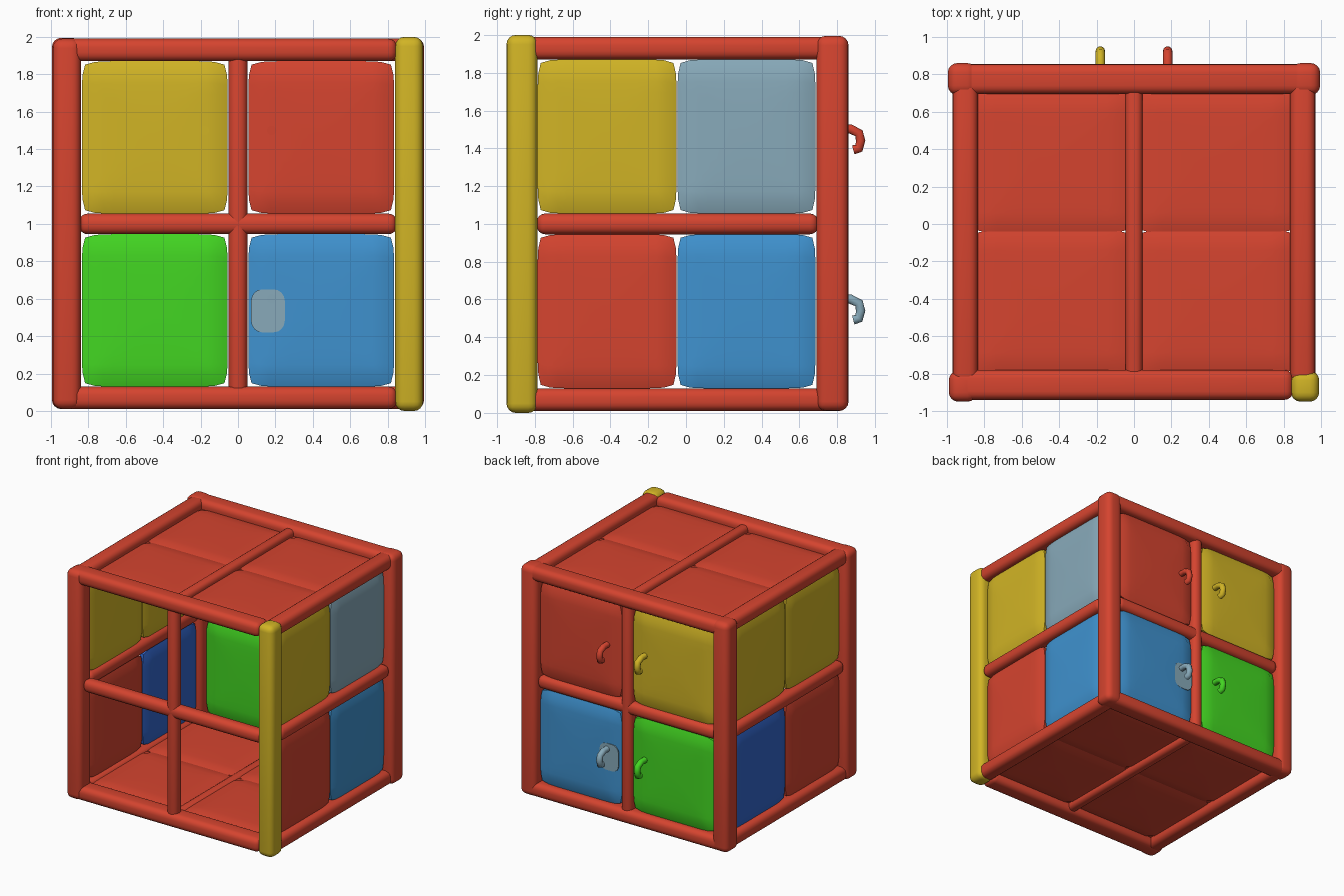
import bpy, bmesh
from math import radians
from mathutils import Vector

cube = bpy.data.objects.get("Cube")
if cube:
    bpy.data.objects.remove(cube, do_unlink=True)


def material(name, rgb):
    linear = [(c / 255 / 12.92) if c < 11 else ((c / 255 + 0.055) / 1.055) ** 2.4 for c in rgb]
    m = bpy.data.materials.new(name)
    m.use_nodes = True
    m.diffuse_color = (*linear, 1)
    m.node_tree.nodes["Principled BSDF"].inputs["Base Color"].default_value = (*linear, 1)
    return m


RED = material("red", (213, 68, 47))
YELLOW = material("yellow", (209, 180, 37))
GREEN = material("green", (67, 214, 34))
BLUE = material("blue", (63, 146, 207))
PALE = material("pale blue", (136, 170, 186))
ROYAL = material("royal blue", (50, 102, 204))


def finish(name, bm, mat):
    mesh = bpy.data.meshes.new(name)
    bmesh.ops.recalc_face_normals(bm, faces=bm.faces)
    bm.to_mesh(mesh)
    bm.free()
    mesh.materials.append(mat)
    obj = bpy.data.objects.new(name, mesh)
    bpy.context.collection.objects.link(obj)
    bpy.ops.object.select_all(action='DESELECT')
    obj.select_set(True)
    bpy.context.view_layer.objects.active = obj
    bpy.ops.object.shade_smooth_by_angle(angle=radians(50))
    return obj


def box_mesh(x, y, z):
    bm = bmesh.new()
    bmesh.ops.create_cube(bm, size=1)
    for v in bm.verts:
        v.co = [(r[0] + r[1]) / 2 + c * (r[1] - r[0]) for r, c in zip((x, y, z), v.co)]
    return bm


def bar(name, x, y, z, mat=RED, radius=0.045):
    """Rounded bar between the given ranges."""
    bm = box_mesh(x, y, z)
    bmesh.ops.bevel(bm, geom=bm.edges[:], offset=radius, segments=4, profile=0.5, affect='EDGES')
    return finish(name, bm, mat)


def pillow(name, x, y, z, axis, mat):
    """Soft panel, thin along the given axis, with rounded rim and corners."""
    ranges = (x, y, z)
    mid = Vector([(a + b) / 2 for a, b in ranges])
    half = Vector([(b - a) / 2 for a, b in ranges])
    i, j = [k for k in range(3) if k != axis]
    bm = bmesh.new()
    bmesh.ops.create_cube(bm, size=2)
    bmesh.ops.subdivide_edges(bm, edges=bm.edges[:], cuts=13, use_grid_fill=True)
    for v in bm.verts:
        u, w = v.co[i], v.co[j]
        rim = max(abs(u), abs(w))
        v.co[axis] *= 1 - 0.2 * rim ** 2 - 0.45 * rim ** 12
        v.co[i] = u * (1 - 0.045 * abs(w) ** 10)
        v.co[j] = w * (1 - 0.045 * abs(u) ** 10)
        v.co = mid + Vector([c * h for c, h in zip(v.co, half)])
    return finish(name, bm, mat)


LOW, HIGH = (0.13, 0.945), (1.055, 1.87)
FRONT, BACK = (-0.95, -0.785), (0.69, 0.86)
SIDES = (("right", -1), ("left", 1))


def span(s, a, b):
    return tuple(sorted((s * a, s * b)))


# Corner posts
for side, s in SIDES:
    bar(f"front_{side}_post", span(s, 0.84, 0.99), FRONT, (0, 2) if s > 0 else (0.01, 1.99),
        YELLOW if s > 0 else RED, 0.05)
    bar(f"back_{side}_post", span(s, 0.84, 0.995), BACK, (0.01, 1.995), RED, 0.05)

# Horizontal rails
for level, z in (("bottom", (0.01, 0.13)), ("middle", (0.945, 1.055)), ("top", (1.87, 1.99))):
    middle = level == "middle"
    reach = 0.85 if middle else 0.97
    bar(f"front_{level}_rail", (-reach, 0.85), (-0.92, -0.81) if middle else (-0.94, -0.78), z)
    bar(f"back_{level}_rail", (-reach, reach), (0.72, 0.83) if middle else (0.695, 0.855), z)
    for side, s in SIDES:
        bar(f"{side}_{level}_rail", span(s, 0.85 if middle else 0.835, 0.97),
            (-0.79, 0.7) if middle else (-0.85, 0.8), z)

# Upright dividers, and the dividers of the roof and floor
bar("front_divider", (-0.05, 0.05), (-0.92, -0.82), (0.06, 1.93))
bar("back_divider", (-0.05, 0.05), (0.72, 0.835), (0.06, 1.93))
for name, z in (("roof_divider", (1.88, 1.97)), ("floor_divider", (0.03, 0.12))):
    bar(name, (-0.045, 0.045), (-0.85, 0.78), z, RED, 0.035)

# Roof and floor panels
for name, z in (("roof", (1.87, 1.94)), ("floor", (0.06, 0.13))):
    for side, s in SIDES:
        for part, y in (("front", (-0.8, -0.03)), ("back", (-0.05, 0.71))):
            pillow(f"{name}_{part}_{side}_panel", span(s, 0.02, 0.86), y, z, 2, RED)

# Side panels: colours run front lower, front upper, back lower, back upper
side_colours = {1: (RED, YELLOW, BLUE, PALE), -1: (RED, YELLOW, ROYAL, YELLOW)}
for side, s in SIDES:
    colours = iter(side_colours[s])
    for part, y in (("front", (-0.785, -0.05)), ("back", (-0.045, 0.685))):
        for level, z in (("lower", LOW), ("upper", HIGH)):
            pillow(f"{side}_{part}_{level}_panel", span(s, 0.85, 0.945), y, z, 0, next(colours))


def handle(name, x, z, mat):
    """Hooked pull: a peg leaving the door and curling downwards."""
    curve = bpy.data.curves.new(name, 'CURVE')
    curve.dimensions = '3D'
    curve.bevel_depth = 0.026
    curve.bevel_resolution = 3
    curve.use_fill_caps = True
    path = ((0.73, 0), (0.87, 0.002), (0.915, -0.02), (0.924, -0.06), (0.915, -0.1), (0.885, -0.108))
    line = curve.splines.new('POLY')
    line.points.add(len(path) - 1)
    for p, (y, dz) in zip(line.points, path):
        p.co = (x, y, z + dz, 1)
    obj = bpy.data.objects.new(name, curve)
    bpy.context.collection.objects.link(obj)
    bpy.ops.object.select_all(action='DESELECT')
    obj.select_set(True)
    bpy.context.view_layer.objects.active = obj
    bpy.ops.object.convert(target='MESH')
    obj = bpy.context.object
    obj.data.materials.clear()
    obj.data.materials.append(mat)
    bpy.ops.object.shade_smooth_by_angle(angle=radians(60))


# Back doors with their handles
doors = {("right", "lower"): (GREEN, GREEN), ("right", "upper"): (YELLOW, YELLOW),
         ("left", "lower"): (BLUE, PALE), ("left", "upper"): (RED, RED)}
for side, s in SIDES:
    for level, z, grip in (("lower", LOW, 0.6), ("upper", HIGH, 1.5)):
        door, pull = doors[side, level]
        pillow(f"back_{side}_{level}_door", span(s, 0.055, 0.835), (0.73, 0.825), z, 1, door)
        handle(f"back_{side}_{level}_handle", s * 0.18, grip, pull)

# Pale patch around the handle on both faces of the blue door
for name, y in (("outer_patch", (0.814, 0.823)), ("inner_patch", (0.732, 0.741))):
    bm = box_mesh((0.07, 0.25), y, (0.42, 0.65))
    corners = [e for e in bm.edges if abs(e.verts[0].co.y - e.verts[1].co.y) > 0.005]
    bmesh.ops.bevel(bm, geom=corners, offset=0.06, segments=4, profile=0.5, affect='EDGES')
    finish(name, bm, PALE)
